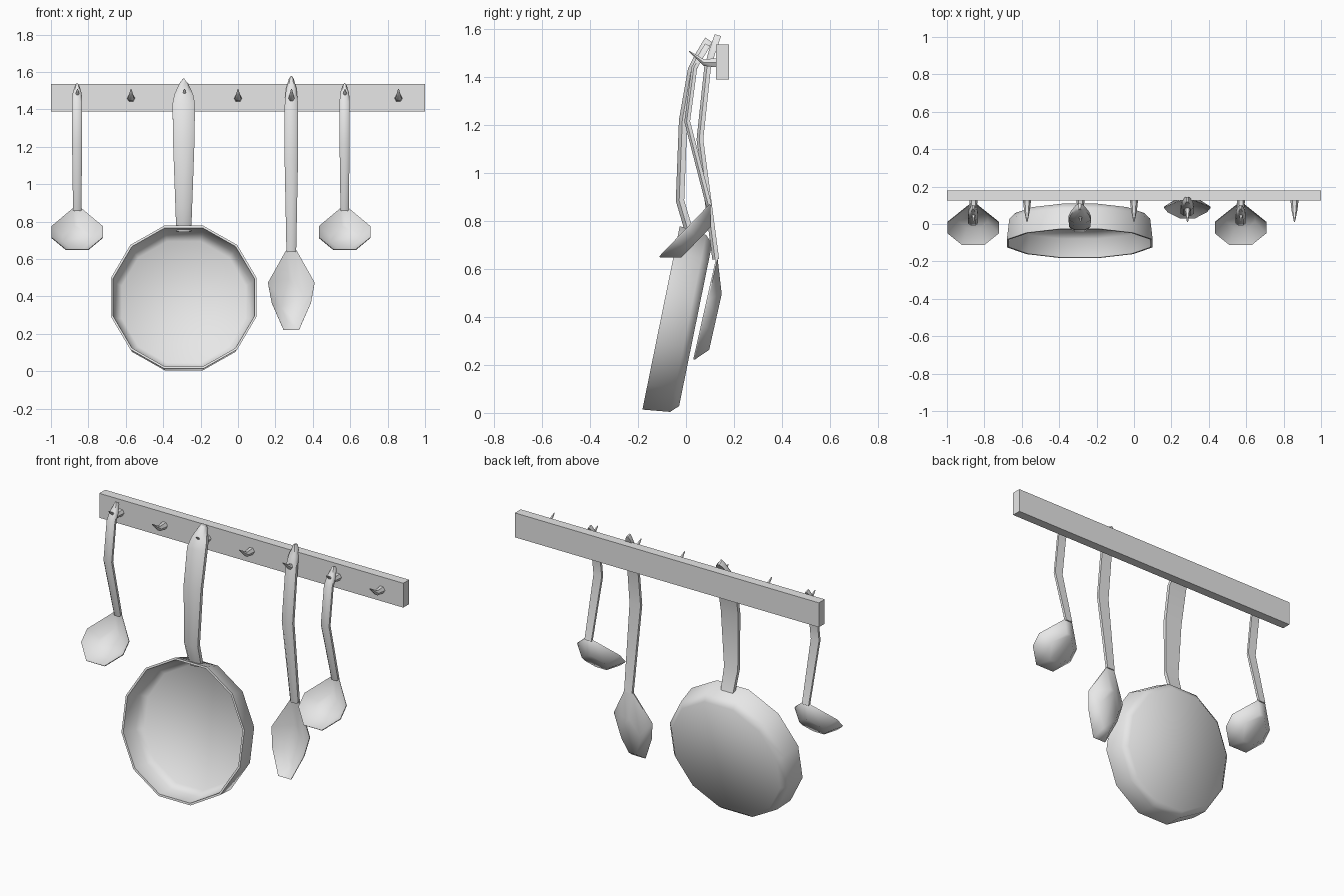
import bpy, bmesh
from math import sin, cos, pi, radians
from mathutils import Vector

cube = bpy.data.objects.get("Cube")
if cube:
    bpy.data.objects.remove(cube)

metal = bpy.data.materials.new("light grey metal")
metal.use_nodes = True
grey = (0.8, 0.8, 0.8, 1)
metal.diffuse_color = grey
metal.node_tree.nodes["Principled BSDF"].inputs["Base Color"].default_value = grey


def loft(name, rings, angle):
    """Skin equal-length rings of points and cap both ends."""
    bm = bmesh.new()
    loops = [[bm.verts.new(p) for p in ring] for ring in rings]
    n = len(loops[0])
    for a, b in zip(loops, loops[1:]):
        for i in range(n):
            j = (i + 1) % n
            bm.faces.new((a[i], a[j], b[j], b[i]))
    bm.faces.new(loops[0])
    bm.faces.new(loops[-1])
    bmesh.ops.recalc_face_normals(bm, faces=bm.faces)
    mesh = bpy.data.meshes.new(name)
    bm.to_mesh(mesh)
    bm.free()
    mesh.materials.append(metal)
    obj = bpy.data.objects.new(name, mesh)
    bpy.context.collection.objects.link(obj)
    bpy.ops.object.select_all(action='DESELECT')
    obj.select_set(True)
    bpy.context.view_layer.objects.active = obj
    bpy.ops.object.shade_smooth_by_angle(angle=radians(angle))
    return obj


def vessel(name, outline, centre, tilt, profile):
    """Tilted bowl; profile rows are outline scale, depth and shift."""
    t = radians(tilt)
    up, back = Vector((0, sin(t), cos(t))), Vector((0, cos(t), -sin(t)))
    rings = [[Vector(centre) + Vector((x * s, 0, 0)) + up * (v * s + shift) + back * depth
              for x, v in outline] for s, depth, shift in profile]
    return loft(name, rings, 50)


def handle(name, x, path, thick):
    """Flat-backed, round-fronted strip; path rows are y, z and half width."""
    rings = []
    for i, (y, z, w) in enumerate(path):
        y0, z0, _ = path[max(i - 1, 0)]
        y1, z1, _ = path[min(i + 1, len(path) - 1)]
        d = Vector((0, y1 - y0, z1 - z0)).normalized()
        out = Vector((0, d.z, -d.y))
        h = thick / 2
        section = [(-w, h), (-w, -h * .2), (-w * .55, -h), (w * .55, -h), (w, -h * .2), (w, h)]
        rings.append([Vector((x + a, y, z)) + out * b for a, b in section])
    return loft(name, rings, 45)


def mirrored(half):
    return half + [(-x, v) for x, v in reversed(half)]


# Wall rail
x0, y0, y1, z0, z1 = 1, .125, .18, 1.39, 1.535
loft("wall_rail", [[(x, y0, z0), (x, y1, z0), (x, y1, z1), (x, y0, z1)] for x in (-x0, x0)], 20)

# Row of upturned hooks
for i in range(7):
    hx = (i - 3) * .286
    rings = []
    for y, z, w, h in ((.13, 1.46, .022, .022), (.075, 1.46, .016, .016), (.012, 1.508, .003, .003)):
        rings.append([(hx + w * cos(k * pi / 3), y, z + h * sin(k * pi / 3)) for k in range(6)])
    loft("hook_%d" % (i + 1), rings, 50)

# Frying pan
px = -.29
r = .39 / cos(pi / 12)
dodecagon = [(r * cos(a), r * sin(a)) for a in ((k + .5) * pi / 6 for k in range(12))]
vessel("pan_body", dodecagon, (px, -.104, .396), 11.5,
       [(.885, .147, 0), (.965, .115, 0), (1, 0, 0), (.97, 0, 0), (.935, .1, 0), (.85, .132, 0)])
handle("pan_handle", px,
       [(.015, .75, .04), (-.025, .885, .045), (-.012, 1.22, .057), (.025, 1.43, .06),
        (.05, 1.48, .05), (.085, 1.54, .022), (.095, 1.555, .006)], .035)

# Ladles, one near each end
ladle = mirrored([(.025, .153), (.138, .022), (.138, -.06), (.06, -.15)])
for side, lx in (("right", -.86), ("left", .57)):
    vessel(side + "_ladle_bowl", ladle, (lx, -.008, .76), 44,
           [(.58, .07, 0), (1, .006, 0), (1, 0, 0), (.56, .062, 0)])
    handle(side + "_ladle_handle", lx,
           [(.097, .86, .022), (.005, 1.215, .027), (.035, 1.44, .027),
            (.06, 1.485, .024), (.085, 1.525, .012), (.09, 1.535, .004)], .024)

# Serving spoon
sx = .285
spoon = mirrored([(.028, .217), (.125, .04), (.105, -.07), (.042, -.217)])
vessel("spoon_bowl", spoon, (sx, .078, .435), 12.7,
       [(.55, .056, -.045), (1, .006, 0), (1, 0, 0), (.53, .048, -.045)])
handle("spoon_handle", sx,
       [(.124, .64, .026), (.058, 1.14, .036), (.09, 1.44, .035),
        (.11, 1.51, .028), (.128, 1.56, .014), (.132, 1.575, .005)], .028)
